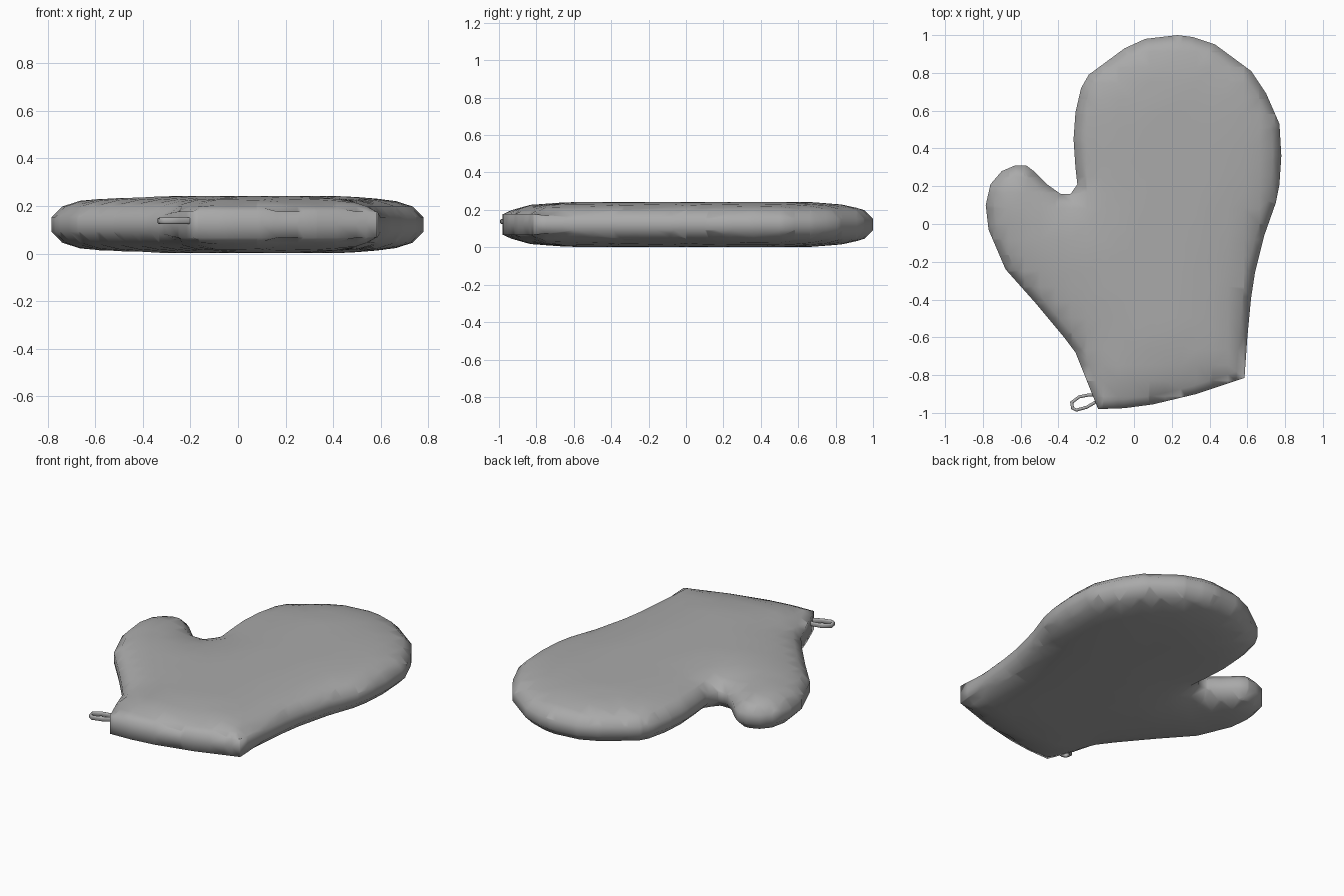
import bpy, bmesh
from mathutils import Vector
from mathutils.geometry import intersect_point_line

default_cube = bpy.data.objects.get("Cube")
if default_cube:
    bpy.data.objects.remove(default_cube, do_unlink=True)

MID_HEIGHT = 0.122


def make_material(name, value):
    material = bpy.data.materials.new(name)
    material.use_nodes = True
    colour = (value, value, value, 1)
    material.diffuse_color = colour
    material.node_tree.nodes["Principled BSDF"].inputs["Base Color"].default_value = colour
    return material


grey_cloth = make_material("grey cloth", 0.4)

# Mitt outline in hundredths, counter-clockwise from the left cuff corner
cuff = [(-19, -98), (-5, -97.5), (10, -95.5), (33, -90), (58.5, -81.5)]
outer_side = [(60, -60), (62, -39), (64, -26), (69, -6), (75, 11), (77, 21)]
hand_tip = [(78, 36), (77, 53), (70, 69), (62, 81), (43, 95), (31, 99), (23, 100),
            (6, 98), (-5, 93), (-24, 79), (-28, 72), (-31, 59), (-32, 45)]
crotch = [(-31, 30), (-30, 21), (-33.5, 16), (-39, 16), (-46, 21)]
thumb = [(-53, 28), (-57, 31), (-63, 31), (-70, 28), (-76, 21), (-78.5, 10),
         (-77, -3), (-68, -24)]
inner_side = [(-52, -42), (-37, -60), (-31, -68), (-25, -83)]
outline = [Vector((x / 100, y / 100, 0))
           for x, y in cuff + outer_side + hand_tip + crotch + thumb + inner_side]


def edge_distance(point):
    """Shortest distance from a point to the mitt outline."""
    best = 10.0
    for i, start in enumerate(outline):
        end = outline[i - 1]
        near, t = intersect_point_line(point, start, end)
        if t < 0:
            near = start
        elif t > 1:
            near = end
        best = min(best, (point - near).length)
    return best


def padding(distance):
    """Half thickness of the padding at a distance from the outline."""
    steps = [(0, 0.03), (0.045, 0.076), (0.13, 0.104), (0.33, 0.12)]
    for (d0, h0), (d1, h1) in zip(steps, steps[1:]):
        if distance <= d1:
            return h0 + (h1 - h0) * (distance - d0) / (d1 - d0)
    return steps[-1][1]


def build_mitt():
    bm = bmesh.new()
    panel = bm.faces.new([bm.verts.new(p) for p in outline])
    bm.normal_update()
    # Seam band round the rim
    bmesh.ops.inset_region(bm, faces=[panel], thickness=0.045,
                           use_boundary=True, use_even_offset=True)
    # Slice the panel into a grid so that it can be puffed up
    for axis in (Vector((1, 0, 0)), Vector((0, 1, 0))):
        for i in range(-12, 13):
            bmesh.ops.bisect_plane(bm, geom=bm.verts[:] + bm.edges[:] + bm.faces[:],
                                   dist=0.0005, plane_co=axis * (i * 0.083),
                                   plane_no=axis)
    bmesh.ops.triangulate(bm, faces=bm.faces[:])
    heights = [(v, padding(edge_distance(v.co))) for v in bm.verts]
    for vert, height in heights:
        # The cuff end is blunter than the rest of the rim
        blunt = max(0, min(1, (-0.6 - vert.co.y) / 0.2))
        vert.co.z = max(height, 0.03 + 0.025 * blunt)
    # Side wall down to the middle plane
    rim = [e for e in bm.edges if e.is_boundary]
    wall = bmesh.ops.extrude_edge_only(bm, edges=rim)["geom"]
    for item in wall:
        if isinstance(item, bmesh.types.BMVert):
            item.co.z = 0
    bmesh.ops.recalc_face_normals(bm, faces=bm.faces[:])
    if sum(f.normal.z * f.calc_area() for f in bm.faces) < 0:
        bmesh.ops.reverse_faces(bm, faces=bm.faces[:])
    for face in bm.faces:
        face.smooth = True
    mesh = bpy.data.meshes.new("mitt_body")
    bm.to_mesh(mesh)
    bm.free()
    mesh.materials.append(grey_cloth)
    mitt = bpy.data.objects.new("mitt_body", mesh)
    mitt.location.z = MID_HEIGHT
    bpy.context.collection.objects.link(mitt)
    # Matching underside
    mirror = mitt.modifiers.new("underside", "MIRROR")
    mirror.use_axis = (False, False, True)
    mirror.use_clip = True


def build_hanging_loop():
    path = [(-0.19, -0.905), (-0.24, -0.905), (-0.29, -0.915), (-0.33, -0.945),
            (-0.325, -0.975), (-0.305, -0.985), (-0.25, -0.97), (-0.19, -0.935)]
    curve = bpy.data.curves.new("hanging_loop", "CURVE")
    curve.dimensions = "2D"
    curve.fill_mode = "NONE"
    spline = curve.splines.new("POLY")
    spline.points.add(len(path) - 1)
    for point, (x, y) in zip(spline.points, path):
        point.co = (x, y, 0, 1)
    curve.extrude = 0.006
    curve.bevel_depth = 0.008
    curve.bevel_resolution = 1
    curve.materials.append(grey_cloth)
    loop = bpy.data.objects.new("hanging_loop", curve)
    loop.location.z = MID_HEIGHT + 0.016
    bpy.context.collection.objects.link(loop)


build_mitt()
build_hanging_loop()
